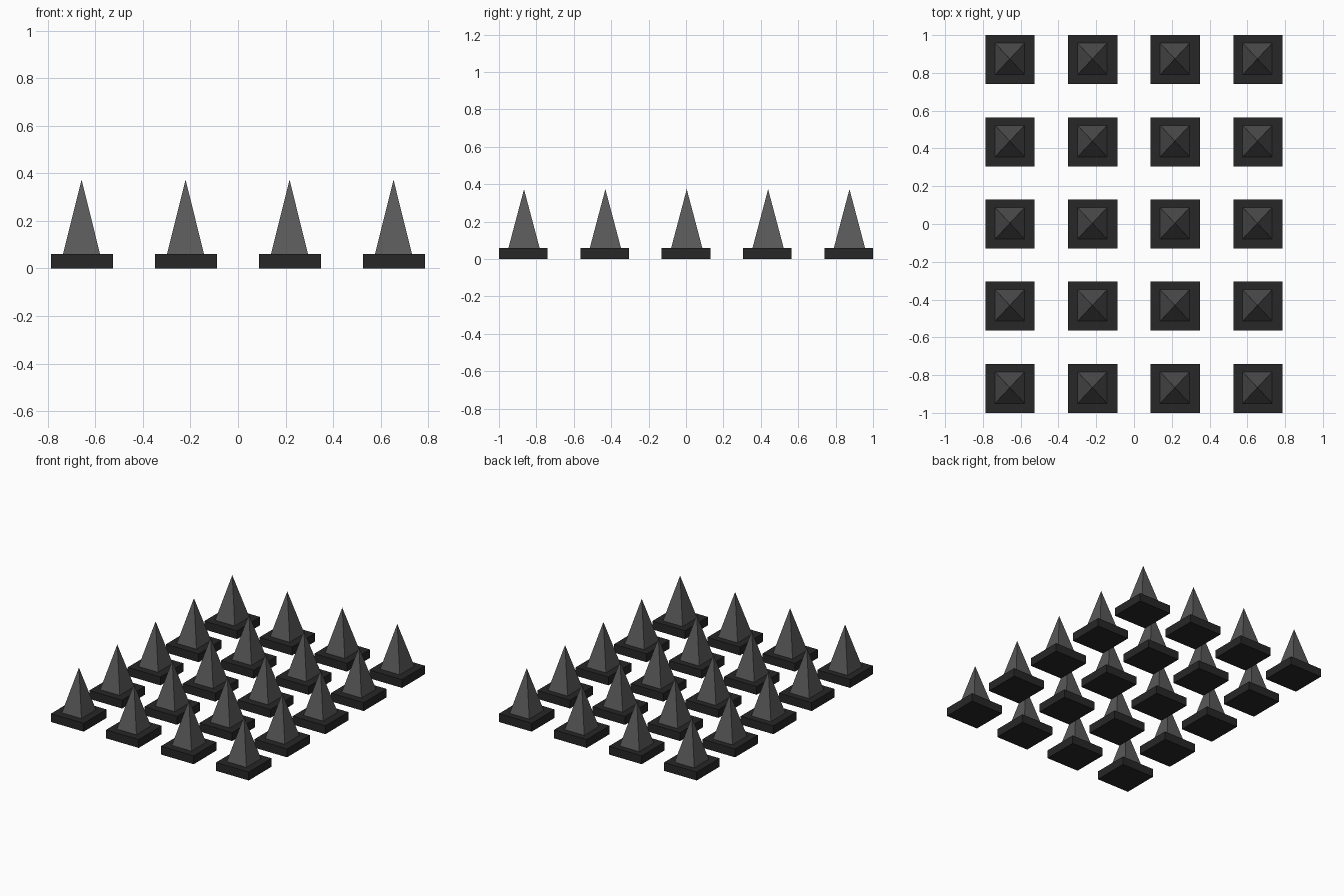
import bpy, bmesh

if "Cube" in bpy.data.objects:
    bpy.data.objects.remove(bpy.data.objects["Cube"])

BASE_W, BASE_H, TOP_Z = 0.26, 0.06, 0.373
STEP_X, STEP_Y = 0.437, 0.435


def material(name, value):
    m = bpy.data.materials.new(name)
    m.diffuse_color = (value, value, value, 1)
    m.use_nodes = True
    m.node_tree.nodes["Principled BSDF"].inputs["Base Color"].default_value = m.diffuse_color
    return m


def mesh_from(bm, name, mat):
    me = bpy.data.meshes.new(name)
    bm.to_mesh(me)
    bm.free()
    me.materials.append(mat)
    return me


# Square plate standing on z = 0
bm = bmesh.new()
bmesh.ops.create_cube(bm, size=1)
bmesh.ops.scale(bm, vec=(BASE_W, BASE_W, BASE_H), verts=bm.verts)
bmesh.ops.translate(bm, vec=(0, 0, BASE_H / 2), verts=bm.verts)
plate_mesh = mesh_from(bm, "plate", material("plate_dark", 0.02))

# Four-sided spike sitting on the plate
bm = bmesh.new()
hx, hy = 0.078, 0.083
corners = [bm.verts.new((sx * hx, sy * hy, BASE_H))
           for sx, sy in ((-1, -1), (1, -1), (1, 1), (-1, 1))]
apex = bm.verts.new((0, 0, TOP_Z))
bm.faces.new(corners[::-1])
for i in range(4):
    bm.faces.new((corners[i], corners[(i + 1) % 4], apex))
spike_mesh = mesh_from(bm, "spike", material("spike_grey", 0.1))

# Grid of 4 x 5 spiked plates; spikes sit slightly off centre
for i in range(4):
    for j in range(5):
        x, y = (i - 1.5) * STEP_X, (j - 2) * STEP_Y
        for name, me, dx, dy in (("plate", plate_mesh, 0, 0),
                                 ("spike", spike_mesh, -0.002, 0.004)):
            ob = bpy.data.objects.new(f"{name}_{i}_{j}", me)
            ob.location = (x + dx, y + dy, 0)
            bpy.context.collection.objects.link(ob)
